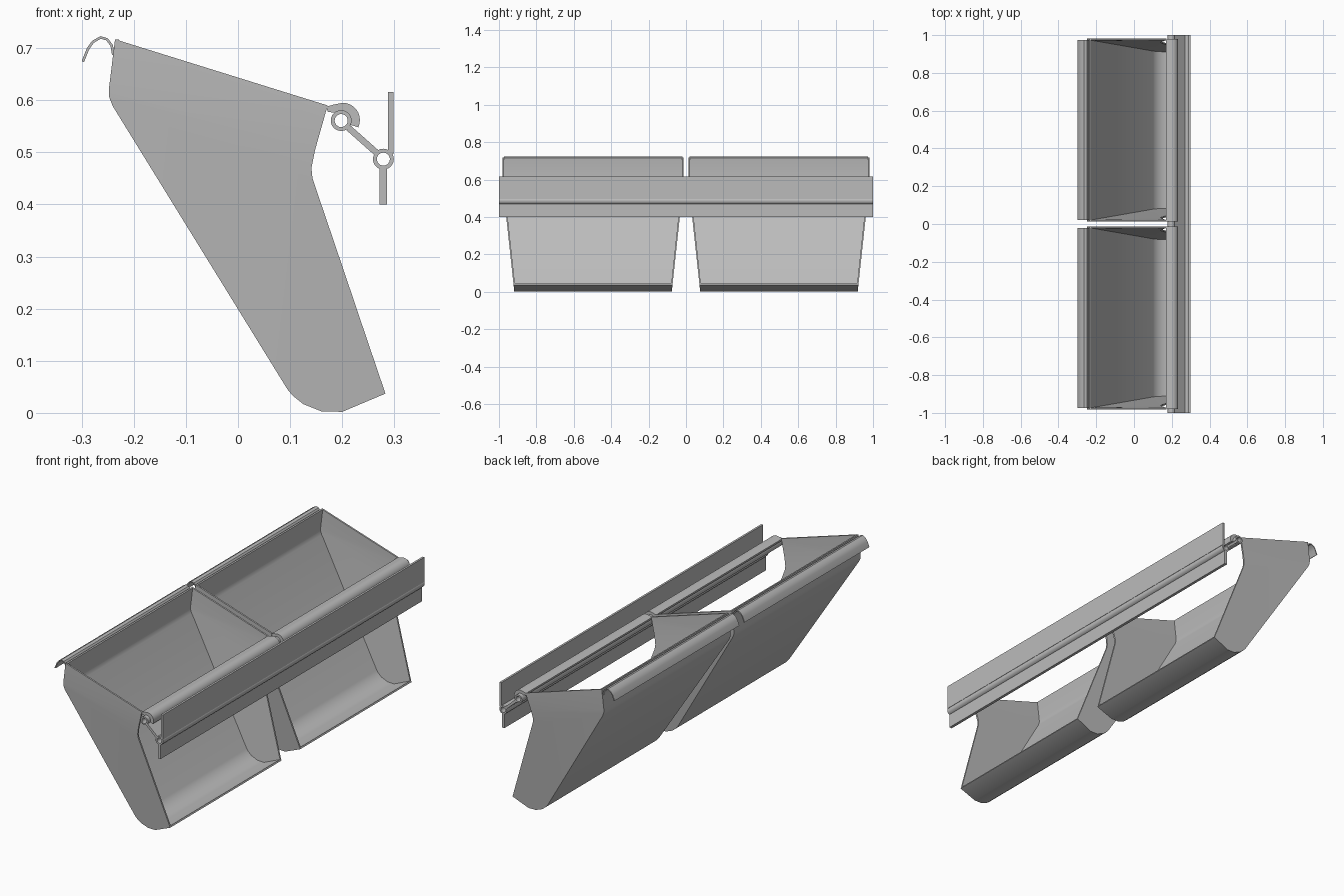
import bpy, bmesh
from math import cos, sin, radians
from mathutils import Vector

cube = bpy.data.objects.get("Cube")
if cube:
    bpy.data.objects.remove(cube)

steel = bpy.data.materials.new("plain_grey_steel")
steel.use_nodes = True
GREY = (0.5, 0.5, 0.5, 1)
steel.diffuse_color = GREY
steel.node_tree.nodes["Principled BSDF"].inputs["Base Color"].default_value = GREY


def arc(cx, cz, r, start, end, n):
    """Points (x, z) on an arc, angles in degrees."""
    step = (end - start) / n
    return [(cx + r * cos(radians(start + step * i)),
             cz + r * sin(radians(start + step * i))) for i in range(n + 1)]


def offset(path, t):
    """Shift a path sideways by t, to its left."""
    out = []
    for i, p in enumerate(path):
        a, b = Vector(path[max(i - 1, 0)]), Vector(path[min(i + 1, len(path) - 1)])
        d = (b - a).normalized()
        out.append((p[0] - d.y * t, p[1] + d.x * t))
    return out


def strip(name, a, b, low, high, closed=False, angle=30):
    """Solid between edge paths a and b in xz, from y = low(z) to y = high(z)."""
    bm = bmesh.new()
    rows = [[bm.verts.new((x, f(z), z)) for x, z in path]
            for path, f in ((a, low), (b, low), (b, high), (a, high))]
    n = len(a)
    for i in range(n if closed else n - 1):
        j = (i + 1) % n
        for k in range(4):
            r, s = rows[k], rows[(k + 1) % 4]
            bm.faces.new((r[i], r[j], s[j], s[i]))
    if not closed:
        bm.faces.new([r[0] for r in rows])
        bm.faces.new([r[-1] for r in rows])
    bmesh.ops.recalc_face_normals(bm, faces=bm.faces)
    mesh = bpy.data.meshes.new(name)
    bm.to_mesh(mesh)
    bm.free()
    mesh.materials.append(steel)
    ob = bpy.data.objects.new(name, mesh)
    bpy.context.collection.objects.link(ob)
    bpy.ops.object.select_all(action='DESELECT')
    ob.select_set(True)
    bpy.context.view_layer.objects.active = ob
    bpy.ops.object.shade_smooth_by_angle(angle=radians(angle))
    return ob


def at(y):
    return lambda z: y


def half(z):
    """Half width of a bin, narrowing towards the floor."""
    return 0.421 + 0.108 * min(z, 0.59)


# Outlines of the bin
back = [(-0.236, 0.717), (-0.248, 0.62), (-0.247, 0.605), (-0.24, 0.588),
        (0.095, 0.045), (0.105, 0.033), (0.125, 0.017), (0.16, 0.003), (0.2, 0.002)]
lip_end = (0.283, 0.037)
front = [(0.172, 0.59), (0.165, 0.565), (0.148, 0.505), (0.141, 0.47),
         (0.143, 0.45), (0.148, 0.435), (0.2, 0.282), (0.25, 0.134), lip_end]
grip = [(-0.3, 0.675), (-0.29, 0.7), (-0.28, 0.714), (-0.264, 0.723),
        (-0.25, 0.719), (-0.24, 0.706), (-0.237, 0.688)]
PIVOT = (0.198, 0.561)
HINGE = (0.279, 0.487)
T = 0.008

# Two bins, each with wall sheet, side panels, rolled grip and hook
for side, c in (("right", -0.497), ("left", 0.497)):
    sheet = back + [lip_end]
    strip(side + "_bin_wall", sheet, offset(sheet, T),
          lambda z: c - half(z) + 0.002, lambda z: c + half(z) - 0.002)
    for s, tag in ((-1, "front"), (1, "rear")):
        strip(f"{side}_bin_{tag}_panel", back, front,
              lambda z: c + s * half(z), lambda z: c + s * (half(z) - T))
    strip(side + "_bin_grip", grip, offset(grip, -0.005), at(c - 0.477), at(c + 0.477))
    outer = [(0.17, 0.588), (0.185, 0.592)] + arc(0.201, 0.562, 0.033, 90, -25, 9)
    inner = [(0.172, 0.578), (0.184, 0.576)] + arc(*PIVOT, 0.019, 90, -25, 9)
    strip(side + "_bin_hook", outer, inner, at(c - 0.483), at(c + 0.483))

# Hanging rail: two open tubes, a sloping web and two flat plates
for name, centre in (("pivot_tube", PIVOT), ("hinge_tube", HINGE)):
    strip(name, arc(*centre, 0.02, 0, 345, 23), arc(*centre, 0.0125, 0, 345, 23),
          at(-1), at(1), closed=True)
web = [(0.212, 0.547), (0.265, 0.5)]
strip("rail_web", offset(web, 0.006), offset(web, -0.006), at(-1), at(1))
for name, x0, x1, z0, z1 in (("rail_upper_plate", 0.288, 0.298, 0.497, 0.616),
                             ("rail_lower_plate", 0.272, 0.286, 0.4, 0.471)):
    strip(name, [(x0, z0), (x0, z1)], [(x1, z0), (x1, z1)], at(-1), at(1))
